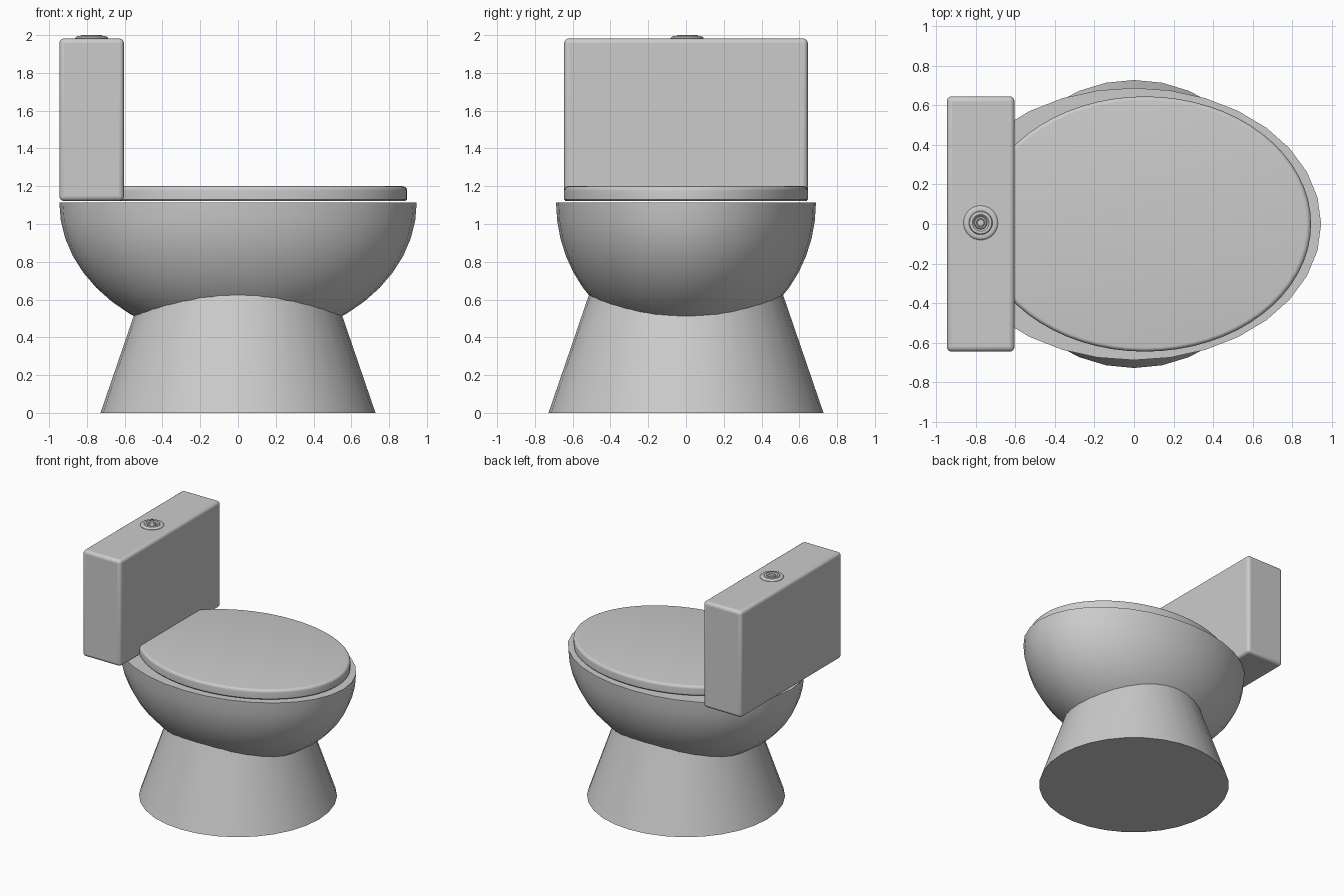
import bpy, bmesh, math

if "Cube" in bpy.data.objects:
    bpy.data.objects.remove(bpy.data.objects["Cube"])


def finish(obj, angle=35):
    bpy.ops.object.select_all(action='DESELECT')
    obj.select_set(True)
    bpy.context.view_layer.objects.active = obj
    bpy.ops.object.shade_smooth_by_angle(angle=math.radians(angle))


def lathe(name, profile, steps, loc=(0, 0, 0), scale=(1, 1)):
    """Closed solid from a bottom-to-top (radius, z) profile, stretched in x and y."""
    bm = bmesh.new()
    rings = []
    for r, z in profile:
        if r == 0:
            rings.append([bm.verts.new((0, 0, z))] * steps)
        else:
            rings.append([bm.verts.new((r * scale[0] * math.cos(math.tau * i / steps),
                                        r * scale[1] * math.sin(math.tau * i / steps), z))
                          for i in range(steps)])
    for a, b in zip(rings, rings[1:]):
        for i in range(steps):
            j = (i + 1) % steps
            bm.faces.new(list(dict.fromkeys((a[i], a[j], b[j], b[i]))))
    # flat caps on open ends
    if profile[0][0]:
        bm.faces.new(rings[0][::-1])
    if profile[-1][0]:
        bm.faces.new(rings[-1])
    bmesh.ops.recalc_face_normals(bm, faces=bm.faces)
    mesh = bpy.data.meshes.new(name)
    bm.to_mesh(mesh)
    bm.free()
    obj = bpy.data.objects.new(name, mesh)
    obj.location = loc
    bpy.context.collection.objects.link(obj)
    finish(obj)
    return obj


def bevel(obj, width, segments):
    mod = obj.modifiers.new("rounded_edges", 'BEVEL')
    mod.width, mod.segments = width, segments
    mod.limit_method = 'ANGLE'
    mod.angle_limit = math.radians(40)


# tapered pedestal, its top buried in the bowl
lathe("pedestal", [(0.728, 0), (0.471, 0.75)], 32)

# half-ellipsoid bowl with a flat top
arc = [math.pi / 2 * i / 12 for i in range(13)]
bowl = [(math.sin(t) if i else 0, 1.113 - 0.74 * math.cos(t)) for i, t in enumerate(arc)]
lathe("bowl", bowl, 32, scale=(0.946, 0.688))

# oval lid with a rounded top edge, running back into the tank
edge = [math.pi / 2 * i / 5 for i in range(6)]
lid = [(0.99, 1.122), (1, 1.13)] + [(0.97 + 0.03 * math.cos(t), 1.177 + 0.023 * math.sin(t)) for t in edge]
lathe("lid", lid, 64, loc=(0.056, 0, 0), scale=(0.839, 0.645))

# water tank
bpy.ops.mesh.primitive_cube_add(size=1, location=(-0.775, 0, 1.552))
tank = bpy.context.object
tank.name = "tank"
tank.scale = (0.342, 1.29, 0.86)
bpy.ops.object.transform_apply(location=False, rotation=False, scale=True)
bevel(tank, 0.025, 4)
finish(tank)

# flush button with concentric ridges
button = [(0.087, 1.975), (0.087, 1.985), (0.082, 1.991), (0.074, 1.994), (0.06, 1.993),
          (0.056, 1.999), (0.05, 2.0), (0.042, 2.0), (0.037, 1.994), (0.033, 1.99),
          (0.029, 1.997), (0.022, 1.999), (0.019, 1.996), (0.016, 1.999), (0, 2.0)]
lathe("flush_button", button, 32, loc=(-0.775, 0.006, 0))
